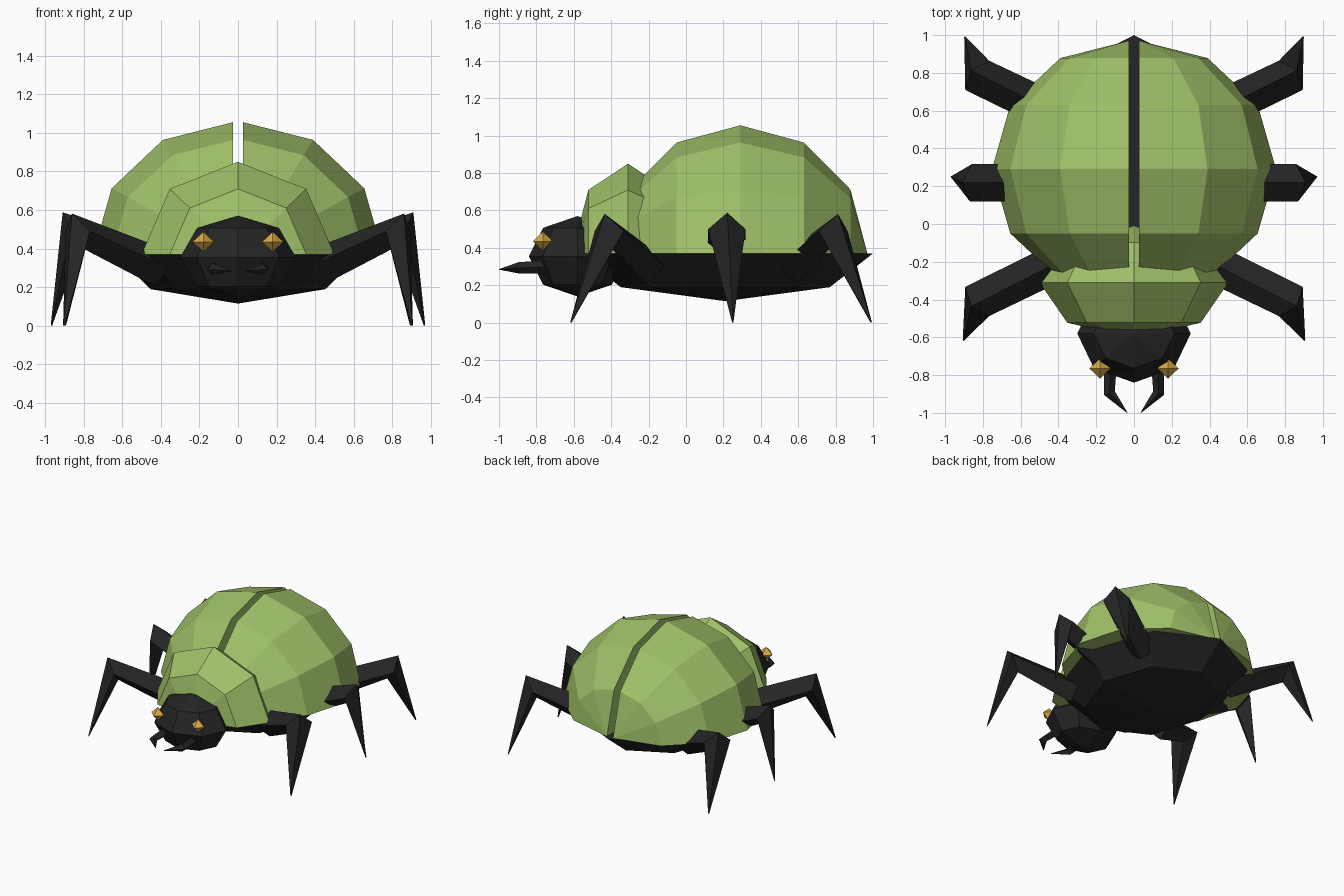
import bpy, bmesh
from math import radians
from mathutils import Vector, Matrix

if "Cube" in bpy.data.objects:
    bpy.data.objects.remove(bpy.data.objects["Cube"])


def material(name, rgb):
    m = bpy.data.materials.new(name)
    m.diffuse_color = (*rgb, 1)
    m.use_nodes = True
    m.node_tree.nodes["Principled BSDF"].inputs["Base Color"].default_value = m.diffuse_color
    return m


GREEN = material("shell_green", (0.35, 0.53, 0.14))
BLACK = material("body_black", (0.018, 0.018, 0.018))
GOLD = material("eye_gold", (0.70, 0.40, 0.06))


def finish(bm, name, mat):
    bmesh.ops.recalc_face_normals(bm, faces=bm.faces[:])
    me = bpy.data.meshes.new(name)
    bm.to_mesh(me)
    bm.free()
    me.materials.append(mat)
    ob = bpy.data.objects.new(name, me)
    bpy.context.collection.objects.link(ob)
    return ob


def ellipsoid(name, mat, centre, radii, seg, rings, pole_y=False, cuts=()):
    """Faceted ellipsoid; each cut normal removes the half it points to and caps it."""
    bm = bmesh.new()
    bmesh.ops.create_uvsphere(bm, u_segments=seg, v_segments=rings, radius=1)
    if pole_y:
        bmesh.ops.rotate(bm, verts=bm.verts[:], matrix=Matrix.Rotation(radians(90), 3, 'X'))
    for n in cuts:
        bmesh.ops.bisect_plane(bm, geom=bm.verts[:] + bm.edges[:] + bm.faces[:], dist=1e-4,
                               plane_co=(0, 0, 0), plane_no=n, clear_outer=True)
        bmesh.ops.holes_fill(bm, edges=[e for e in bm.edges if e.is_boundary], sides=0)
    bmesh.ops.scale(bm, verts=bm.verts[:], vec=radii)
    bmesh.ops.translate(bm, verts=bm.verts[:], vec=centre)
    return finish(bm, name, mat)


def limb(name, mat, points, radii):
    """Diamond-section tube along a bent path."""
    pts = [Vector(p) for p in points]
    bm = bmesh.new()
    rings = []
    for i, (p, r) in enumerate(zip(pts, radii)):
        t = Vector()
        if i > 0:
            t += (p - pts[i - 1]).normalized()
        if i < len(pts) - 1:
            t += (pts[i + 1] - p).normalized()
        t.normalize()
        side = t.cross(Vector((0, 0, 1))).normalized()
        up = side.cross(t)
        rings.append([bm.verts.new(p + d * r) for d in (side, up, -side, -up)])
    for a, b in zip(rings, rings[1:]):
        for k in range(4):
            bm.faces.new((a[k], a[(k + 1) % 4], b[(k + 1) % 4], b[k]))
    bm.faces.new(rings[0])
    bm.faces.new(rings[-1])
    return finish(bm, name, mat)


# Belly, head and front shield
ellipsoid("belly", BLACK, (0, 0.21, 0.37), (0.64, 0.79, 0.255), 8, 4, cuts=[(0, 0, 1)])
ellipsoid("head", BLACK, (0, -0.58, 0.355), (0.30, 0.26, 0.215), 8, 4)
ellipsoid("neck_shield", GREEN, (0, -0.31, 0.37), (0.50, 0.30, 0.48), 8, 4, True, [(0, 0, -1)])

# Leg paths on the right side: hip, knee, foot
LEGS = {
    "front": [(0.40, -0.20, 0.30), (0.83, -0.41, 0.49), (0.903, -0.615, 0.002)],
    "middle": [(0.42, 0.218, 0.32), (0.862, 0.218, 0.50), (0.967, 0.25, 0.002)],
    "rear": [(0.40, 0.58, 0.30), (0.83, 0.787, 0.49), (0.895, 0.99, 0.002)],
}

for s, label in ((1, "right"), (-1, "left")):
    # Wing case half
    ellipsoid(f"wing_case_{label}", GREEN, (s * 0.027, 0.29, 0.37), (0.725, 0.68, 0.685),
              12, 6, True, [(0, 0, -1), (-s, 0, 0)])
    # Octahedral eye
    ellipsoid(f"eye_{label}", GOLD, (s * 0.18, -0.765, 0.435), (0.056, 0.054, 0.052), 4, 2)
    # Pincer
    limb(f"pincer_{label}", BLACK,
         [(s * 0.125, -0.72, 0.30), (s * 0.13, -0.895, 0.293), (s * 0.037, -0.998, 0.285)],
         (0.036, 0.03, 0.002))
    # Legs
    for part, path in LEGS.items():
        limb(f"{part}_leg_{label}", BLACK, [(s * x, y, z) for x, y, z in path],
             (0.10, 0.10, 0.004))
